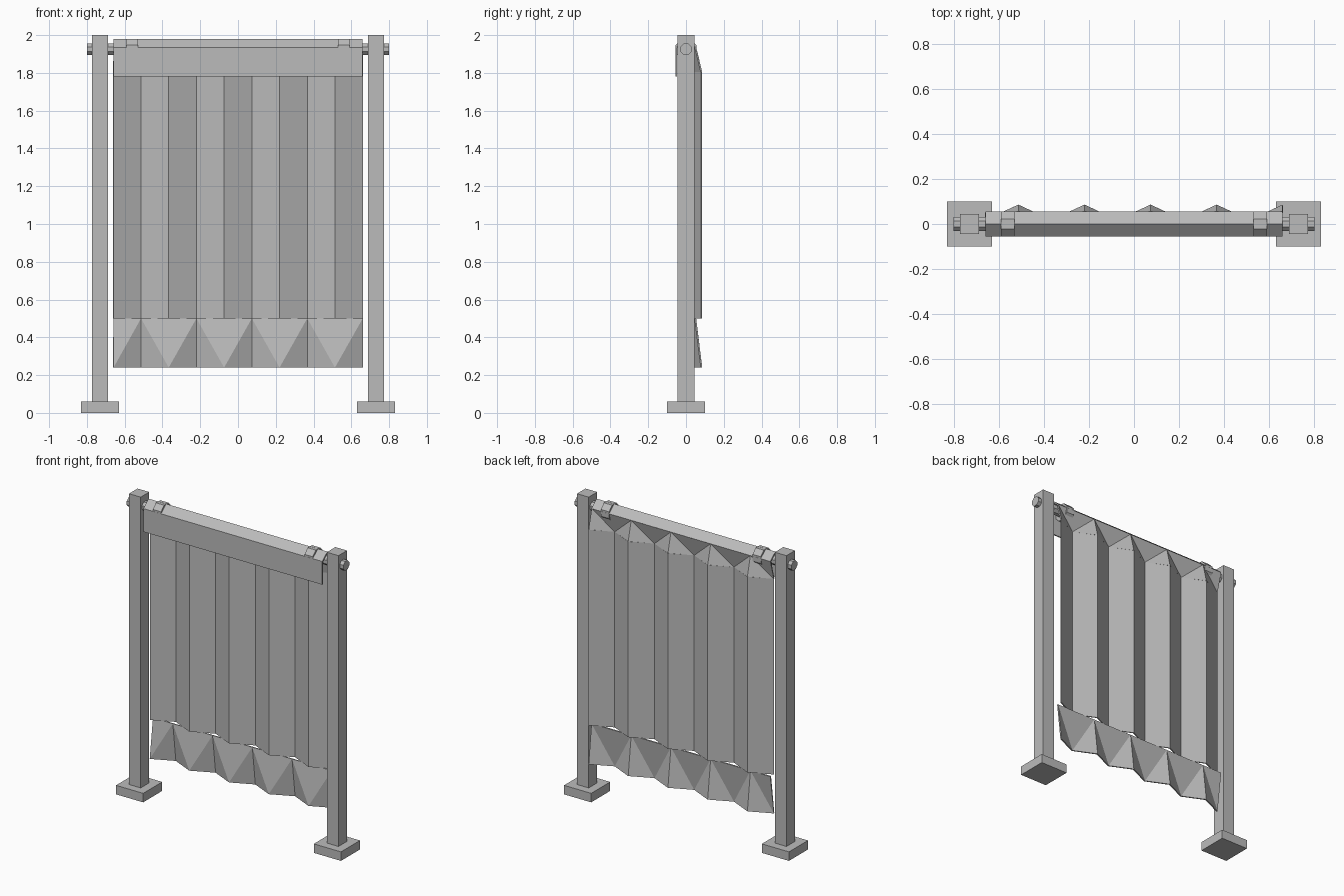
import bpy, bmesh, math
from mathutils import Matrix

cube = bpy.data.objects.get("Cube")
if cube:
    bpy.data.objects.remove(cube, do_unlink=True)

# Single grey finish
GREY = (0.5, 0.5, 0.5, 1)
grey = bpy.data.materials.new("plain grey")
grey.use_nodes = True
grey.diffuse_color = GREY
grey.node_tree.nodes["Principled BSDF"].inputs["Base Color"].default_value = GREY


def finish(name, bm):
    bmesh.ops.recalc_face_normals(bm, faces=bm.faces)
    mesh = bpy.data.meshes.new(name)
    bm.to_mesh(mesh)
    bm.free()
    mesh.materials.append(grey)
    ob = bpy.data.objects.new(name, mesh)
    bpy.context.collection.objects.link(ob)
    return ob


def box(name, lo, hi):
    bm = bmesh.new()
    bmesh.ops.create_cube(bm, size=1)
    for v in bm.verts:
        v.co = [(a + b) / 2 + c * (b - a) for a, b, c in zip(lo, hi, v.co)]
    return finish(name, bm)


def octagon_bar(name, x0, x1, radius, z):
    # Eight-sided bar along x with a flat side up
    bm = bmesh.new()
    bmesh.ops.create_cone(bm, cap_ends=True, segments=8, radius1=radius,
                          radius2=radius, depth=x1 - x0)
    turn = Matrix.Rotation(math.pi / 2, 4, 'Y') @ Matrix.Rotation(math.pi / 8, 4, 'Z')
    bmesh.ops.transform(bm, verts=bm.verts,
                        matrix=Matrix.Translation(((x0 + x1) / 2, 0, z)) @ turn)
    return finish(name, bm)


def thicken(ob, thickness, offset):
    mod = ob.modifiers.new("thickness", 'SOLIDIFY')
    mod.thickness = thickness
    mod.offset = offset


HALF = 0.66
FOLDS = 9
AXLE = 1.925


def straight(i):
    return 0.05


def pleated(i):
    return 0.082 if i % 2 else 0.014


def cloth(name, z_top, y_top, z_low, y_low, split):
    # Folded sheet between two rows; split is the row whose peaks keep triangles
    bm = bmesh.new()
    xs = [-HALF + 2 * HALF * i / FOLDS for i in range(FOLDS + 1)]
    top = [bm.verts.new((x, y_top(i), z_top)) for i, x in enumerate(xs)]
    low = [bm.verts.new((x, y_low(i), z_low)) for i, x in enumerate(xs)]
    for i in range(FOLDS):
        a, b, c, d = low[i], low[i + 1], top[i + 1], top[i]
        if not split:
            bm.faces.new((a, b, c, d))
        elif i % 2 == 0:
            bm.faces.new((a, b, c))
            bm.faces.new((a, c, d))
        else:
            bm.faces.new((a, b, d))
            bm.faces.new((b, c, d))
    thicken(finish(name, bm), 0.008, 0)


# Pleated curtain: gathered head, long folds and flared hem
cloth("curtain_head", 1.935, straight, 1.805, pleated, True)
cloth("curtain_folds", 1.805, pleated, 0.5, pleated, False)
cloth("curtain_hem", 0.5, straight, 0.24, pleated, True)

# Ridged cover over the axle with a hanging front board
bm = bmesh.new()
outer = [(-0.055, 1.78), (-0.055, 1.935), (0, 1.98), (0.055, 1.935)]
inner = [(0.047, 1.93), (0, 1.968), (-0.047, 1.93), (-0.047, 1.78)]
left = [bm.verts.new((-HALF, y, z)) for y, z in outer + inner]
right = [bm.verts.new((HALF, y, z)) for y, z in outer + inner]
bm.faces.new(left)
bm.faces.new(right)
for i in range(len(left)):
    j = (i + 1) % len(left)
    bm.faces.new((left[i], left[j], right[j], right[i]))
finish("top_cover", bm)

# Axle, clamps, posts and feet
octagon_bar("axle", -0.8, 0.8, 0.033, AXLE)
for side, label in ((1, "left"), (-1, "right")):
    x = side * 0.56
    octagon_bar(label + "_clamp", x - 0.03, x + 0.03, 0.059, AXLE)
    x = side * 0.73
    box(label + "_post", (x - 0.043, -0.045, 0.06), (x + 0.043, 0.045, 2))
    box(label + "_foot", (x - 0.1, -0.1, 0), (x + 0.1, 0.1, 0.06))
